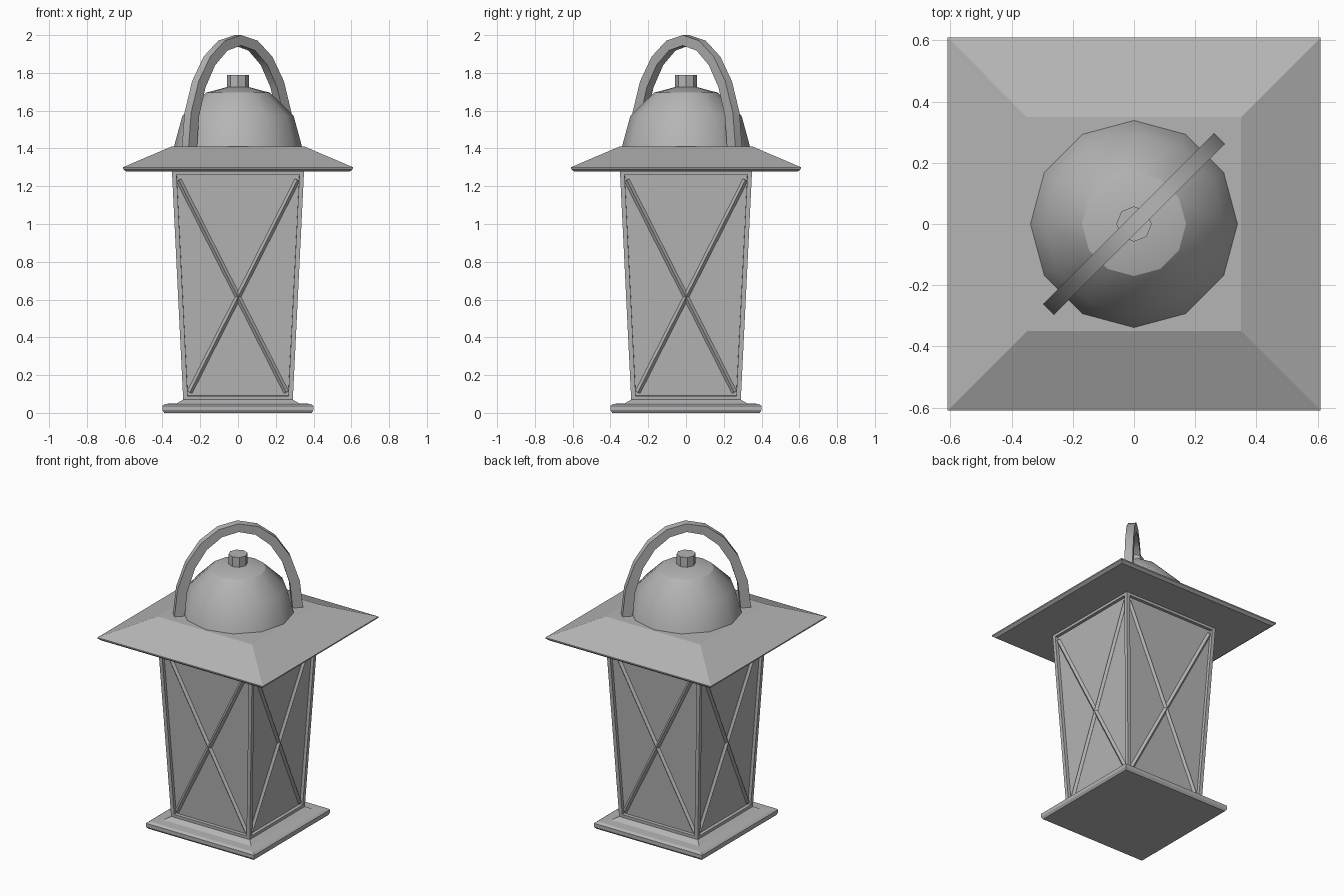
import bpy, bmesh, math
from mathutils import Vector, Matrix

if "Cube" in bpy.data.objects:
    bpy.data.objects.remove(bpy.data.objects["Cube"])

metal = bpy.data.materials.new("dark_grey")
metal.diffuse_color = (0.46, 0.46, 0.46, 1)
metal.use_nodes = True
metal.node_tree.nodes["Principled BSDF"].inputs["Base Color"].default_value = metal.diffuse_color


def finish(bm, name, smooth=None):
    bmesh.ops.remove_doubles(bm, verts=bm.verts, dist=1e-5)
    bmesh.ops.recalc_face_normals(bm, faces=bm.faces)
    me = bpy.data.meshes.new(name)
    bm.to_mesh(me)
    bm.free()
    me.materials.append(metal)
    ob = bpy.data.objects.new(name, me)
    bpy.context.collection.objects.link(ob)
    if smooth:
        bpy.ops.object.select_all(action='DESELECT')
        bpy.context.view_layer.objects.active = ob
        ob.select_set(True)
        bpy.ops.object.shade_smooth_by_angle(angle=math.radians(smooth))
    return ob


def lathe(bm, profile, sides, start=0.0):
    """Stack n-sided rings of (radius, z) and close both ends."""
    rings = []
    for r, z in profile:
        rings.append([bm.verts.new((r * math.cos(start + 2 * math.pi * i / sides),
                                    r * math.sin(start + 2 * math.pi * i / sides), z))
                      for i in range(sides)])
    for a, b in zip(rings, rings[1:]):
        for i in range(sides):
            j = (i + 1) % sides
            bm.faces.new((a[i], a[j], b[j], b[i]))
    bm.faces.new(rings[0][::-1])
    bm.faces.new(rings[-1])


def square_stack(bm, profile):
    lathe(bm, [(h * math.sqrt(2), z) for h, z in profile], 4, math.pi / 4)


# Base plate with bevelled rim and raised skirt
bm = bmesh.new()
square_stack(bm, [(0.39, 0), (0.40, 0.015), (0.40, 0.037), (0.385, 0.048),
                  (0.325, 0.05), (0.29, 0.07)])
finish(bm, "base")

# Tapered body: flat frame around recessed panels
Z0, Z1, H0, H1, DEPTH = 0.065, 1.285, 0.29, 0.35, 0.02
bm = bmesh.new()
square_stack(bm, [(H0, Z0), (H1, Z1)])
bmesh.ops.recalc_face_normals(bm, faces=bm.faces)
walls = [f for f in bm.faces if abs(f.normal.z) < 0.5]
bmesh.ops.inset_individual(bm, faces=walls, thickness=0.034, depth=0)
bmesh.ops.inset_individual(bm, faces=walls, thickness=0.001, depth=-DEPTH)
finish(bm, "lantern_body")

# Crossed ridge bars on each panel
normal = Vector((0, -(Z1 - Z0), -(H1 - H0))).normalized()


def on_panel(x, z):
    y = -(H0 + (H1 - H0) * (z - Z0) / (Z1 - Z0))
    return Vector((x, y, z)) - normal * 0.017


for k, name in enumerate(("front", "right", "back", "left")):
    bm = bmesh.new()
    for s in (-1, 1):
        a, b = on_panel(-s * 0.256, 0.108), on_panel(s * 0.314, 1.232)
        d = (b - a).normalized()
        rot = Matrix((d.cross(normal), normal, d)).transposed().to_4x4()
        size = Matrix.Diagonal((0.02, 0.02, (b - a).length, 1))
        bmesh.ops.create_cube(bm, size=1, matrix=Matrix.Translation((a + b) / 2) @ rot
                              @ Matrix.Rotation(math.pi / 4, 4, 'Z') @ size)
    bm.transform(Matrix.Rotation(k * math.pi / 2, 4, 'Z'))
    finish(bm, name + "_cross_bars")

# Wide sloping roof
bm = bmesh.new()
square_stack(bm, [(0.592, 1.278), (0.61, 1.292), (0.61, 1.30), (0.35, 1.411)])
finish(bm, "roof")

# Twelve-sided dome
bm = bmesh.new()
lathe(bm, [(0.34 * math.cos(math.radians(t)), 1.405 + 0.335 * math.sin(math.radians(t)))
           for t in (0, 30, 60)], 12)
top = max(bm.faces, key=lambda f: f.calc_center_median().z)
apex = bmesh.ops.poke(bm, faces=[top])["verts"][0]
apex.co.z = 1.74
finish(bm, "dome", 30)

# Knob on the dome
bm = bmesh.new()
lathe(bm, [(0.058, 1.71), (0.058, 1.79)], 8)
finish(bm, "knob")

# Carrying handle: flat elliptical arch set diagonally
bm = bmesh.new()
sections = []
for i in range(11):
    t = math.pi * i / 10
    c, s = math.cos(t), math.sin(t)
    sections.append([bm.verts.new((a * c, y, 1.405 + b * s))
                     for a, b, y in ((0.395, 0.595, -0.025), (0.395, 0.595, 0.025),
                                     (0.332, 0.54, 0.025), (0.332, 0.54, -0.025))])
for p, q in zip(sections, sections[1:]):
    for i in range(4):
        j = (i + 1) % 4
        bm.faces.new((p[i], p[j], q[j], q[i]))
bm.faces.new(sections[0])
bm.faces.new(sections[-1])
bm.transform(Matrix.Rotation(math.pi / 4, 4, 'Z'))
finish(bm, "handle", 35)
